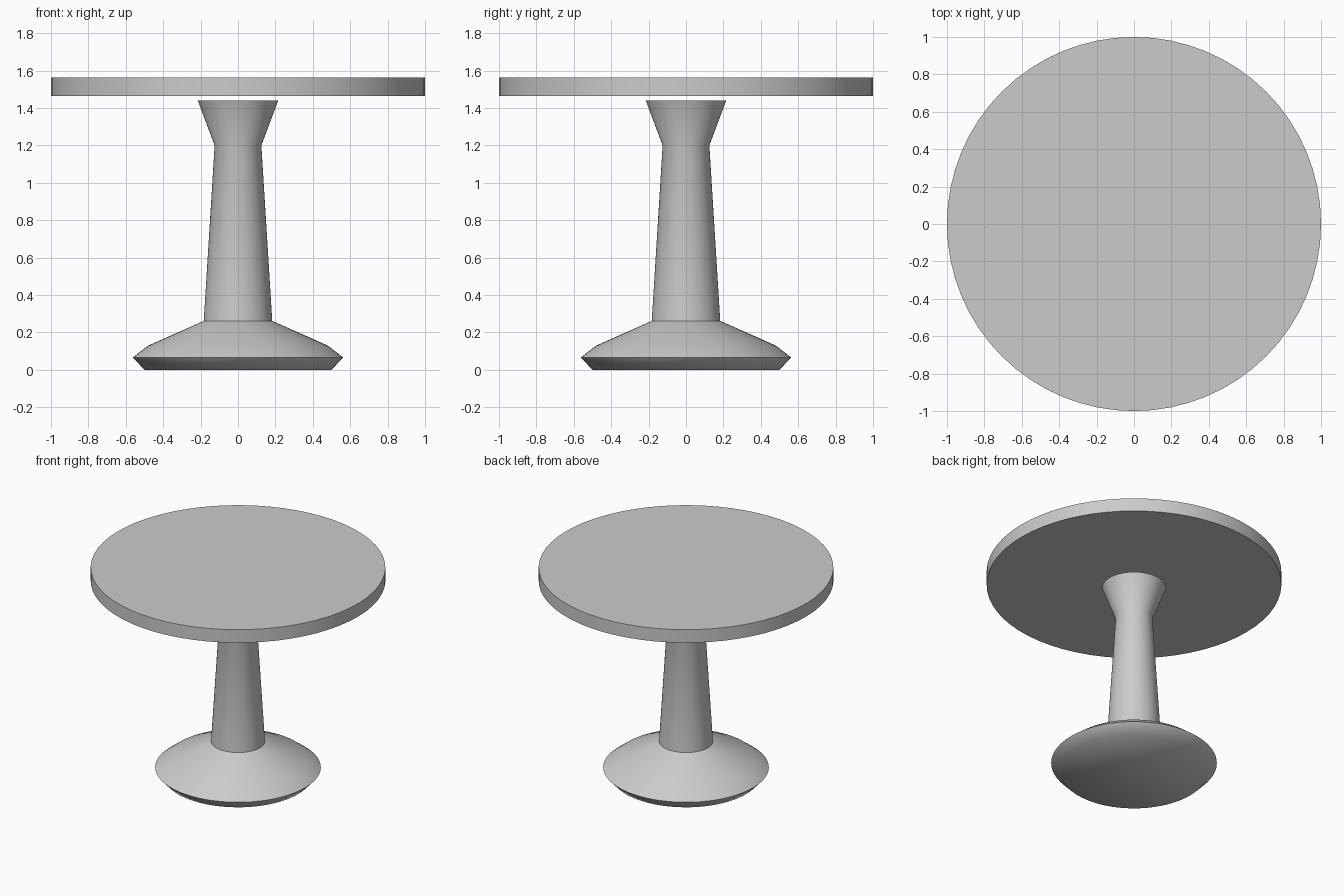
import bpy, bmesh
from math import cos, sin, pi, radians

if "Cube" in bpy.data.objects:
    bpy.data.objects.remove(bpy.data.objects["Cube"])

SEGMENTS = 64


def lathe(name, profile, sharp_angle):
    """Revolve (radius, z) points around z and close both ends."""
    bm = bmesh.new()
    rings = [[bm.verts.new((r * cos(2 * pi * i / SEGMENTS),
                            r * sin(2 * pi * i / SEGMENTS), z))
              for i in range(SEGMENTS)] for r, z in profile]
    for low, high in zip(rings, rings[1:]):
        for i in range(SEGMENTS):
            j = (i + 1) % SEGMENTS
            bm.faces.new((low[i], low[j], high[j], high[i]))
    bm.faces.new(rings[0][::-1])
    bm.faces.new(rings[-1])
    mesh = bpy.data.meshes.new(name)
    bm.to_mesh(mesh)
    bm.free()
    obj = bpy.data.objects.new(name, mesh)
    bpy.context.collection.objects.link(obj)
    bpy.ops.object.select_all(action='DESELECT')
    obj.select_set(True)
    bpy.context.view_layer.objects.active = obj
    bpy.ops.object.shade_smooth_by_angle(angle=radians(sharp_angle))
    return obj


# Pedestal: flared foot, tapering column and flared neck
lathe("pedestal", [(0.50, 0.0), (0.562, 0.067), (0.48, 0.13),
                   (0.183, 0.262), (0.125, 1.20), (0.215, 1.44)], 50)

# Round table top, floating just above the neck
lathe("table_top", [(1.0, 1.465), (1.0, 1.563)], 30)
